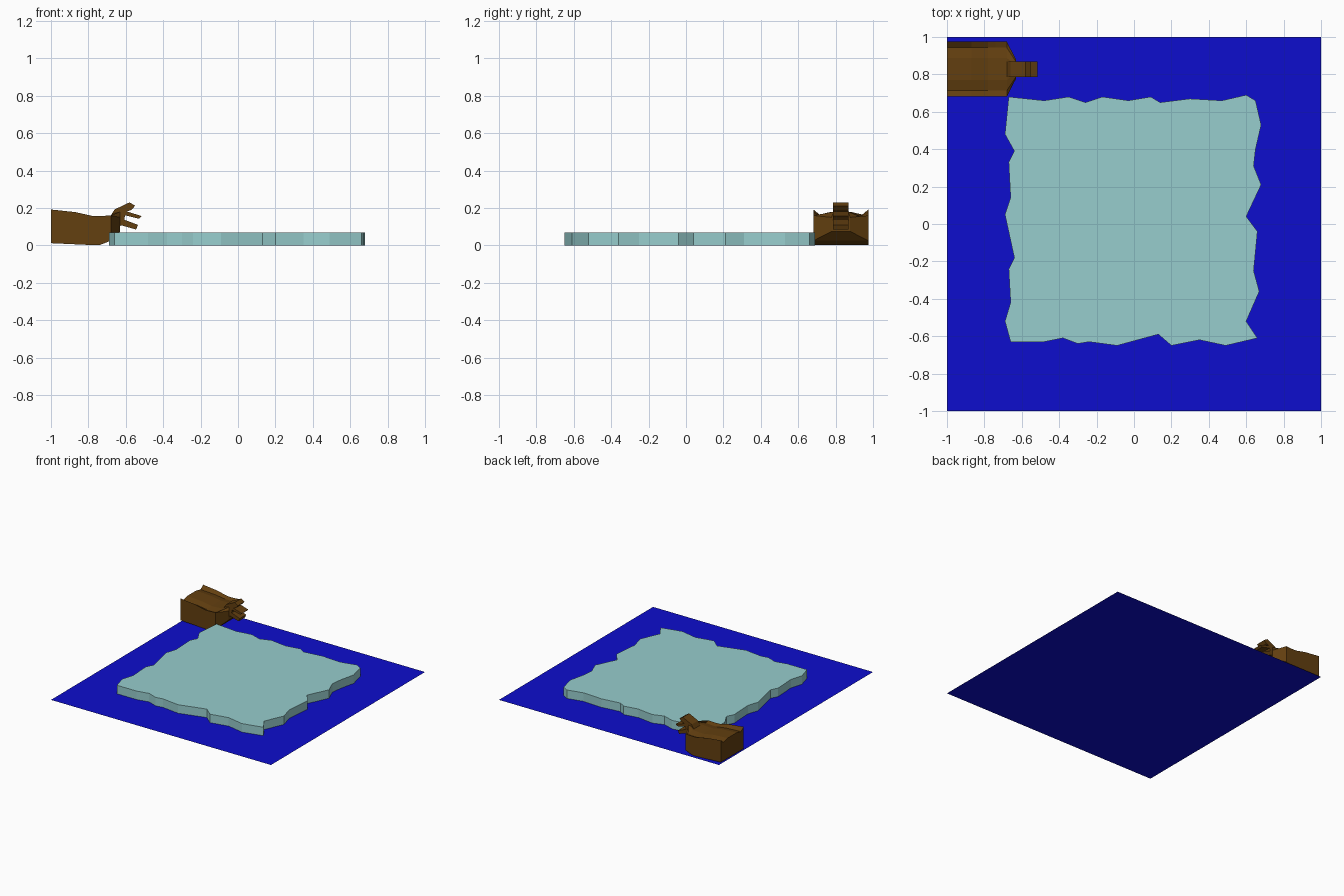
import bpy
import bmesh

cube = bpy.data.objects.get("Cube")
if cube:
    bpy.data.objects.remove(cube, do_unlink=True)


def make_material(name, colour):
    mat = bpy.data.materials.new(name)
    mat.use_nodes = True
    mat.diffuse_color = (*colour, 1)
    shader = next(n for n in mat.node_tree.nodes if n.type == 'BSDF_PRINCIPLED')
    shader.inputs["Base Color"].default_value = (*colour, 1)
    shader.inputs["Roughness"].default_value = 0.8
    return mat


def finish(bm, name, material):
    bmesh.ops.recalc_face_normals(bm, faces=bm.faces)
    mesh = bpy.data.meshes.new(name)
    bm.to_mesh(mesh)
    bm.free()
    mesh.materials.append(material)
    obj = bpy.data.objects.new(name, mesh)
    bpy.context.scene.collection.objects.link(obj)
    return obj


def loft(name, rings, material, caps=(True, True)):
    """Join closed rings of equal point count, optionally capping the ends."""
    bm = bmesh.new()
    loops = [[bm.verts.new(p) for p in ring] for ring in rings]
    for a, b in zip(loops, loops[1:]):
        for i in range(len(a)):
            j = (i + 1) % len(a)
            bm.faces.new((a[i], a[j], b[j], b[i]))
    for loop, cap in zip((loops[0], loops[-1]), caps):
        if cap:
            bm.faces.new(loop)
    return finish(bm, name, material)


blue = make_material("water blue", (0.004, 0.004, 0.61))
ice = make_material("pale ice", (0.31, 0.61, 0.61))
brown = make_material("dark brown", (0.125, 0.05, 0.005))

# Water sheet
bm = bmesh.new()
bmesh.ops.create_grid(bm, x_segments=1, y_segments=1, size=1)
finish(bm, "water", blue)

# Ice floe: ragged outline in hundredths, raised into a slab with an open base
north = [(-67, 68), (-48, 66), (-35, 68), (-26, 65), (-17, 68), (-3, 66),
         (9, 68), (14, 65), (30, 67), (47, 66), (60, 69)]
east = [(65, 66), (68, 53), (65, 40), (64, 31), (68, 21), (60, 4), (66, -4),
        (64, -25), (67, -36), (60, -52), (66, -61)]
south = [(49, -65), (35, -62), (20, -65), (13, -59), (-9, -65), (-24, -63),
         (-30, -64), (-38, -61), (-48, -63), (-66, -63)]
west = [(-69, -52), (-66, -42), (-67, -24), (-64, -18), (-69, 5), (-66, 14),
        (-67, 33), (-64, 39), (-69, 48)]
outline = [(x / 100, y / 100) for x, y in north + east + south + west]
loft("ice_floe", [[(x, y, z) for x, y in outline] for z in (0, 0.07)],
     ice, caps=(False, True))

# Animal body: saddle-topped block narrowing to a neck
MID = 0.828


def body_ring(x, half, low, rim, groove, crown):
    side = [(half, low), (half, rim), (half * 0.78, groove), (half * 0.4, crown)]
    points = side + [(-y, z) for y, z in reversed(side)]
    return [(x, MID + y, z) for y, z in points]


loft("body", [
    body_ring(-1.0, 0.147, 0.012, 0.192, 0.165, 0.178),
    body_ring(-0.87, 0.147, 0.006, 0.178, 0.158, 0.17),
    body_ring(-0.78, 0.147, 0.002, 0.158, 0.146, 0.155),
    body_ring(-0.74, 0.147, 0.002, 0.157, 0.146, 0.156),
    body_ring(-0.68, 0.147, 0.025, 0.16, 0.15, 0.16),
    body_ring(-0.63, 0.05, 0.075, 0.15, 0.18, 0.19),
], brown)


# Head parts: side profiles given thickness across the middle
def head_part(name, profile, half=0.042):
    loft(name, [[(x, MID + y, z) for x, z in profile] for y in (-half, half)], brown)


head_part("head", [(-0.68, 0.16), (-0.66, 0.192), (-0.58, 0.23), (-0.55, 0.212),
                   (-0.57, 0.19), (-0.6, 0.18), (-0.61, 0.13), (-0.64, 0.09),
                   (-0.68, 0.1)])
head_part("upper_jaw", [(-0.62, 0.185), (-0.59, 0.18), (-0.515, 0.157),
                        (-0.53, 0.143), (-0.61, 0.163)])
head_part("lower_jaw", [(-0.64, 0.145), (-0.61, 0.138), (-0.535, 0.11),
                        (-0.545, 0.085), (-0.65, 0.115)])
